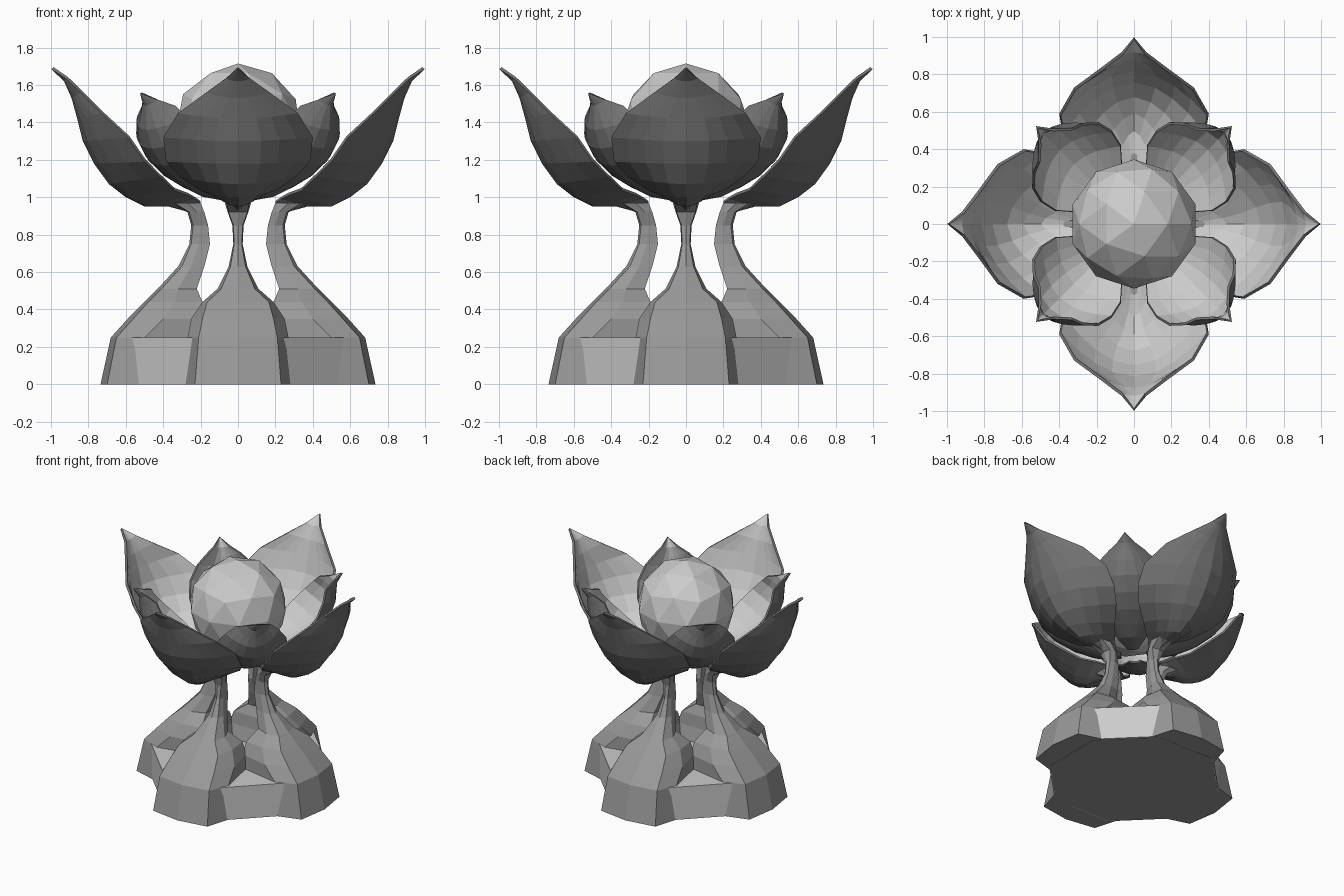
import bpy, bmesh, math
from mathutils import Matrix

if "Cube" in bpy.data.objects:
    bpy.data.objects.remove(bpy.data.objects["Cube"])


def material(name, value):
    mat = bpy.data.materials.new(name)
    mat.diffuse_color = (value, value, value, 1)
    mat.use_nodes = True
    mat.node_tree.nodes["Principled BSDF"].inputs["Base Color"].default_value = mat.diffuse_color
    return mat


PETAL_DARK = material("petal_outside", 0.17)
PETAL_LIGHT = material("petal_inside", 0.8)
FOOT_GREY = material("foot_grey", 0.32)


def add_object(name, bm, angle=0.0, mats=()):
    bmesh.ops.remove_doubles(bm, verts=bm.verts, dist=0.0005)
    bmesh.ops.rotate(bm, verts=bm.verts, matrix=Matrix.Rotation(angle, 3, 'Z'))
    mesh = bpy.data.meshes.new(name)
    bm.to_mesh(mesh)
    bm.free()
    for mat in mats:
        mesh.materials.append(mat)
    obj = bpy.data.objects.new(name, mesh)
    bpy.context.collection.objects.link(obj)
    return obj


def petal(name, rows, angle, thickness, half=4):
    """Cupped petal; each row is (centre r, centre z, edge r, edge half width, edge z)."""
    bm = bmesh.new()
    grid = []
    for cr, cz, er, w, ez in rows:
        line = []
        for j in range(-half, half + 1):
            t = abs(j) / half
            bend = t ** 1.6
            line.append(bm.verts.new((cr + (er - cr) * bend,
                                      math.copysign(w * t ** 0.85, j),
                                      cz + (ez - cz) * bend)))
        grid.append(line)
    for a, b in zip(grid, grid[1:]):
        for j in range(2 * half):
            bm.faces.new((a[j], b[j], b[j + 1], a[j + 1]))
    obj = add_object(name, bm, angle, (PETAL_DARK, PETAL_LIGHT))
    mod = obj.modifiers.new("thickness", 'SOLIDIFY')
    mod.thickness = thickness
    mod.offset = -1
    mod.material_offset = 1


def leg(name, sections, angle):
    """Lofted foot and stem; each section is
    (z, ridge r, corner r, corner w, side r, side w, inner r, inner w)."""
    bm = bmesh.new()
    rings = []
    for z, ridge, cr, cw, sr, sw, ir, iw in sections:
        outline = [(ridge, 0), (cr, cw), (sr, sw), (ir, iw),
                   (ir, -iw), (sr, -sw), (cr, -cw)]
        rings.append([bm.verts.new((x, y, z)) for x, y in outline])
    n = len(rings[0])
    for a, b in zip(rings, rings[1:]):
        for i in range(n):
            k = (i + 1) % n
            bm.faces.new((a[i], a[k], b[k], b[i]))
    bm.faces.new(rings[0][::-1])
    bm.faces.new(rings[-1])
    add_object(name, bm, angle, (FOOT_GREY,))


OUTER = [
    (0.998, 1.685, 0.998, 0.0, 1.685),
    (0.93, 1.62, 0.92, 0.065, 1.635),
    (0.89, 1.53, 0.84, 0.17, 1.56),
    (0.86, 1.42, 0.73, 0.32, 1.45),
    (0.83, 1.30, 0.59, 0.40, 1.32),
    (0.77, 1.18, 0.50, 0.385, 1.19),
    (0.69, 1.07, 0.42, 0.31, 1.11),
    (0.60, 1.00, 0.34, 0.20, 1.035),
    (0.50, 0.95, 0.27, 0.12, 1.01),
    (0.37, 0.95, 0.23, 0.065, 0.99),
    (0.26, 0.92, 0.20, 0.04, 0.97),
]
INNER = [
    (0.74, 1.555, 0.74, 0.0, 1.555),
    (0.70, 1.49, 0.66, 0.06, 1.52),
    (0.695, 1.43, 0.60, 0.125, 1.49),
    (0.69, 1.36, 0.575, 0.19, 1.43),
    (0.65, 1.26, 0.52, 0.25, 1.34),
    (0.57, 1.17, 0.44, 0.27, 1.25),
    (0.46, 1.095, 0.35, 0.25, 1.16),
    (0.35, 1.045, 0.27, 0.18, 1.08),
    (0.24, 1.00, 0.19, 0.10, 1.02),
    (0.09, 0.98, 0.09, 0.04, 0.99),
]
LEG = [
    (0.00, 0.735, 0.70, 0.23, 0.53, 0.28, 0.10, 0.20),
    (0.25, 0.68, 0.65, 0.21, 0.50, 0.27, 0.15, 0.20),
    (0.35, 0.59, 0.56, 0.19, 0.40, 0.25, 0.18, 0.20),
    (0.44, 0.50, 0.48, 0.165, 0.34, 0.19, 0.19, 0.17),
    (0.51, 0.43, 0.41, 0.09, 0.32, 0.11, 0.22, 0.07),
    (0.63, 0.32, 0.30, 0.04, 0.25, 0.05, 0.18, 0.035),
    (0.75, 0.26, 0.25, 0.02, 0.21, 0.025, 0.15, 0.02),
    (0.85, 0.25, 0.24, 0.025, 0.20, 0.03, 0.16, 0.02),
    (0.92, 0.27, 0.26, 0.05, 0.22, 0.055, 0.18, 0.03),
    (0.97, 0.38, 0.34, 0.06, 0.27, 0.07, 0.20, 0.04),
]

# four outer petals on their stems, four inner petals on the diagonals
for i in range(4):
    a = i * math.pi / 2
    leg(f"foot_and_stem_{i + 1}", LEG, a)
    petal(f"outer_petal_{i + 1}", OUTER, a, 0.016)
    petal(f"inner_petal_{i + 1}", INNER, a + math.pi / 4, 0.014)

# faceted ball held by the petals
bm = bmesh.new()
bmesh.ops.create_icosphere(bm, subdivisions=2, radius=0.345,
                           matrix=Matrix.Translation((0, 0, 1.37)))
add_object("ball", bm)

# octagonal base block between the feet
bm = bmesh.new()
bmesh.ops.create_cone(bm, cap_ends=True, segments=8, radius1=0.62, radius2=0.62,
                      depth=0.25, matrix=Matrix.Translation((0, 0, 0.125))
                      @ Matrix.Rotation(math.pi / 8, 4, 'Z'))
block = add_object("base_block", bm)

# thin grey sole closing the underside
bm = bmesh.new()
bmesh.ops.create_cone(bm, cap_ends=True, segments=8, radius1=0.61, radius2=0.61,
                      depth=0.004, matrix=Matrix.Rotation(math.pi / 8, 4, 'Z'))
add_object("sole", bm, 0.0, (FOOT_GREY,))
